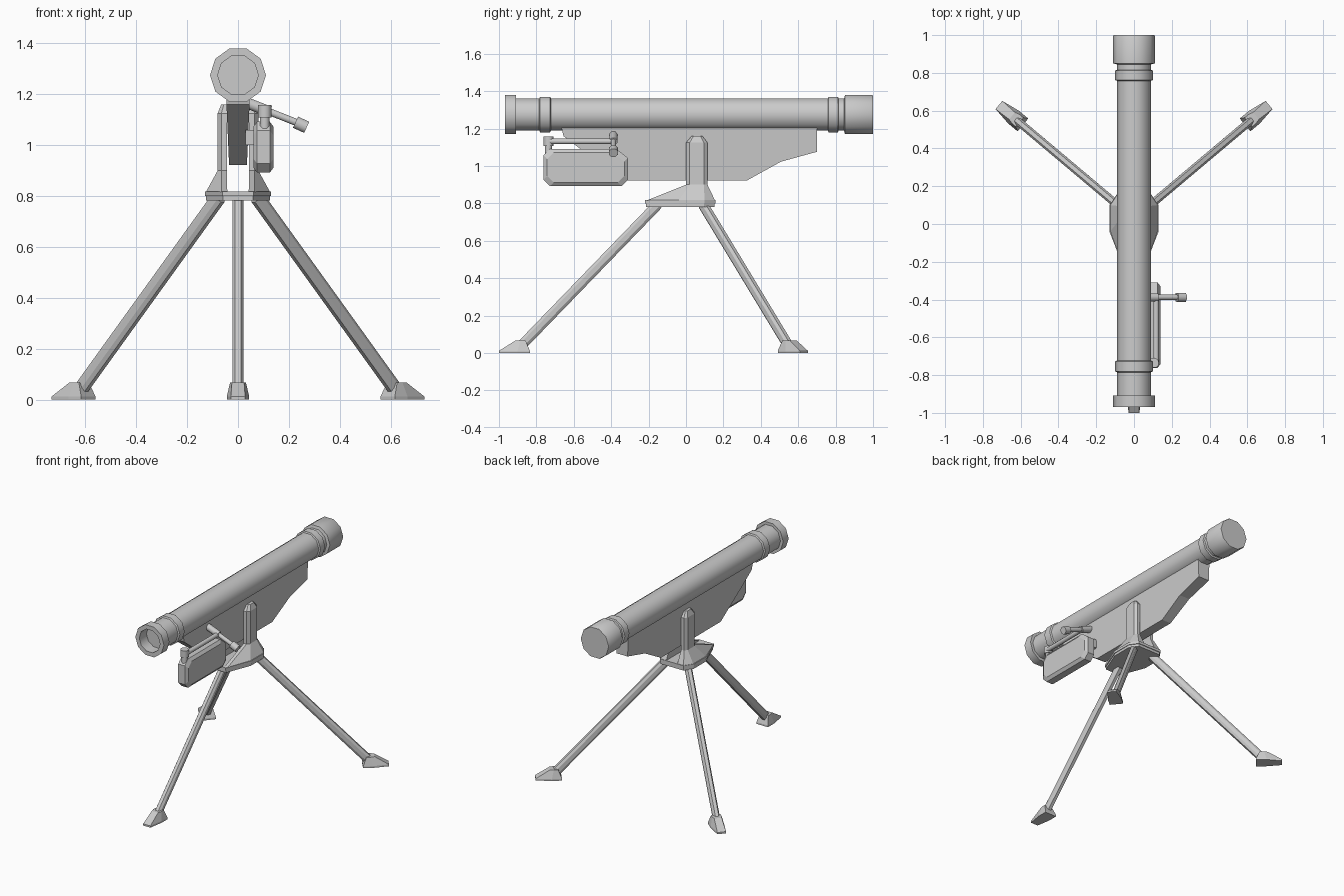
import bpy, bmesh, math
from mathutils import Vector

if "Cube" in bpy.data.objects:
    bpy.data.objects.remove(bpy.data.objects["Cube"])


def loft(name, rings, smooth=None, closed=False):
    """Skin a list of equal-length point rings; ends are capped unless closed."""
    bm = bmesh.new()
    vr = [[bm.verts.new(p) for p in r] for r in rings]
    n = len(vr[0])
    for a, b in zip(vr, vr[1:]):
        for i in range(n):
            j = (i + 1) % n
            bm.faces.new((a[i], a[j], b[j], b[i]))
    bm.faces.new(vr[0])
    bm.faces.new(vr[-1])
    bmesh.ops.recalc_face_normals(bm, faces=bm.faces)
    me = bpy.data.meshes.new(name)
    bm.to_mesh(me)
    bm.free()
    ob = bpy.data.objects.new(name, me)
    bpy.context.collection.objects.link(ob)
    if smooth:
        bpy.ops.object.select_all(action='DESELECT')
        ob.select_set(True)
        bpy.context.view_layer.objects.active = ob
        bpy.ops.object.shade_smooth_by_angle(angle=math.radians(smooth))
    return ob


def beam(name, p, q, section, side, smooth=None):
    """Sweep a 2D section from p to q; section x follows 'side'."""
    p, q = Vector(p), Vector(q)
    d = (q - p).normalized()
    u = Vector(side)
    u = (u - d * u.dot(d)).normalized()
    v = d.cross(u)
    return loft(name, [[c + u * a + v * b for a, b in section] for c in (p, q)], smooth)


def circle(r, n=8):
    return [(r * math.cos(math.tau * (i + .5) / n), r * math.sin(math.tau * (i + .5) / n))
            for i in range(n)]


# Launch tube: ten-sided lathe along y with collars, end cap and open front bore
Z = 1.275
profile = [(.08, -.89), (.08, -.968), (.11, -.968), (.11, -.908), (.09, -.908), (.09, -.785),
           (.1, -.78), (.1, -.727), (.09, -.722), (.09, .758), (.1, .762), (.1, .812),
           (.09, .816), (.09, .845), (.11, .85), (.11, .995), (.107, 1.0)]
loft("launch_tube", [[(r * math.cos(math.tau * i / 10), y, Z + r * math.sin(math.tau * i / 10))
                      for i in range(10)] for r, y in profile], smooth=40)

# Keel plate under the tube, thinner towards the bottom
keel = [(-.667, 1.21), (-.655, 1.16), (-.545, 1.076), (-.33, .922), (.325, .922),
        (.507, 1.023), (.7, 1.076), (.7, 1.21)]
loft("keel_plate", [[(s * (.035 + (z - .92) * .043), y, z) for y, z in keel] for s in (-1, 1)])

# Turntable: two stacked slabs
half = [(.09, .158), (.13, .1), (.13, -.04), (.06, -.22)]
outline = half + [(-x, y) for x, y in reversed(half)]
for name, z0, z1, k in (("turntable_lower", .782, .8, .97), ("turntable_upper", .8, .818, 1)):
    loft(name, [[(x * k, y * k, z) for x, y in outline] for z in (z0, z1)])

# Cradle uprights either side of the keel
foot_ring = [(.042, -.21), (.065, -.21), (.126, -.04), (.126, .1), (.09, .155), (.042, .155)]
post_ring = [(.044, 0), (.065, 0), (.08, .02), (.08, .095), (.065, .115), (.044, .115)]
tip_ring = [(.044, .03), (.056, .03), (.066, .04), (.066, .078), (.056, .088), (.044, .088)]
for s, tag in ((-1, "left"), (1, "right")):
    loft(f"cradle_upright_{tag}", [[(s * x, y, z) for x, y in r] for r, z in
         ((foot_ring, .816), (post_ring, .9), (post_ring, 1.125), (tip_ring, 1.16))])

# Tripod legs and feet
leg_section = [(.021, .012), (.011, .027), (-.011, .027), (-.021, .012),
               (-.021, -.012), (-.011, -.027), (.011, -.027), (.021, -.012)]
tripod = [("front", (0, -.15, .795), (0, -.885, .035), (0, -1.0), (0, -1)),
          ("rear_left", (-.075, .09, .795), (-.622, .55, .035), (-.715, .63), (-.77, .64)),
          ("rear_right", (.075, .09, .795), (.622, .55, .035), (.715, .63), (.77, .64))]
for tag, top, bottom, toe, d in tripod:
    t, d = Vector((*toe, 0)), Vector((*d, 0)).normalized()
    side = Vector((-d.y, d.x, 0))
    beam(f"{tag}_leg", top, bottom, leg_section, side)

    def ring(pts, z):
        pts = pts + [(s, -w) for s, w in reversed(pts)]
        return [t - d * s + side * w + Vector((0, 0, z)) for s, w in pts]
    base = [(0, .028), (.1, .044), (.165, .044)]
    loft(f"{tag}_foot", [ring(base, 0), ring(base, .012),
                         ring([(.09, .024), (.115, .031), (.142, .031)], .068)])

# Sight housing: chamfered box beside the keel, with its mounting block
def housing_ring(x, inset):
    y0, y1, z0, z1, c = -.762 + inset, -.31 - inset, .892 + inset, 1.092 - inset, .035
    return [(x, y, z) for y, z in ((y0 + c, z0), (y1 - c, z0), (y1, z0 + c), (y1, z1 - c * 1.4),
            (y1 - c * 1.8, z1), (y0 + c, z1), (y0, z1 - c), (y0, z0 + c))]

loft("sight_housing", [housing_ring(x, i) for x, i in
                       ((.06, .02), (.075, 0), (.125, 0), (.14, .02))])
beam("sight_mount", (.03, -.43, 1.03), (.07, -.43, 1.03),
     [(.1, .03), (-.1, .03), (-.1, -.03), (.1, -.03)], (0, 1, 0))

# Sight post, head, sighting rod and angled eyepiece arm
beam("sight_post", (.105, -.735, 1.05), (.105, -.735, 1.12), circle(.02), (1, 0, 0), 50)
beam("sight_post_head", (.105, -.735, 1.108), (.105, -.735, 1.157), circle(.028), (1, 0, 0), 50)
beam("sight_rod", (.117, -.73, 1.132), (.117, -.375, 1.132), circle(.016), (1, 0, 0), 50)
beam("eyepiece_arm", (.03, -.388, 1.168), (.24, -.388, 1.085), circle(.015), (0, 1, 0), 50)
beam("arm_collar", (.035, -.388, 1.166), (.125, -.388, 1.131), circle(.023), (0, 1, 0), 50)
beam("eyepiece", (.226, -.388, 1.09), (.27, -.388, 1.07), circle(.026), (0, 1, 0), 50)
